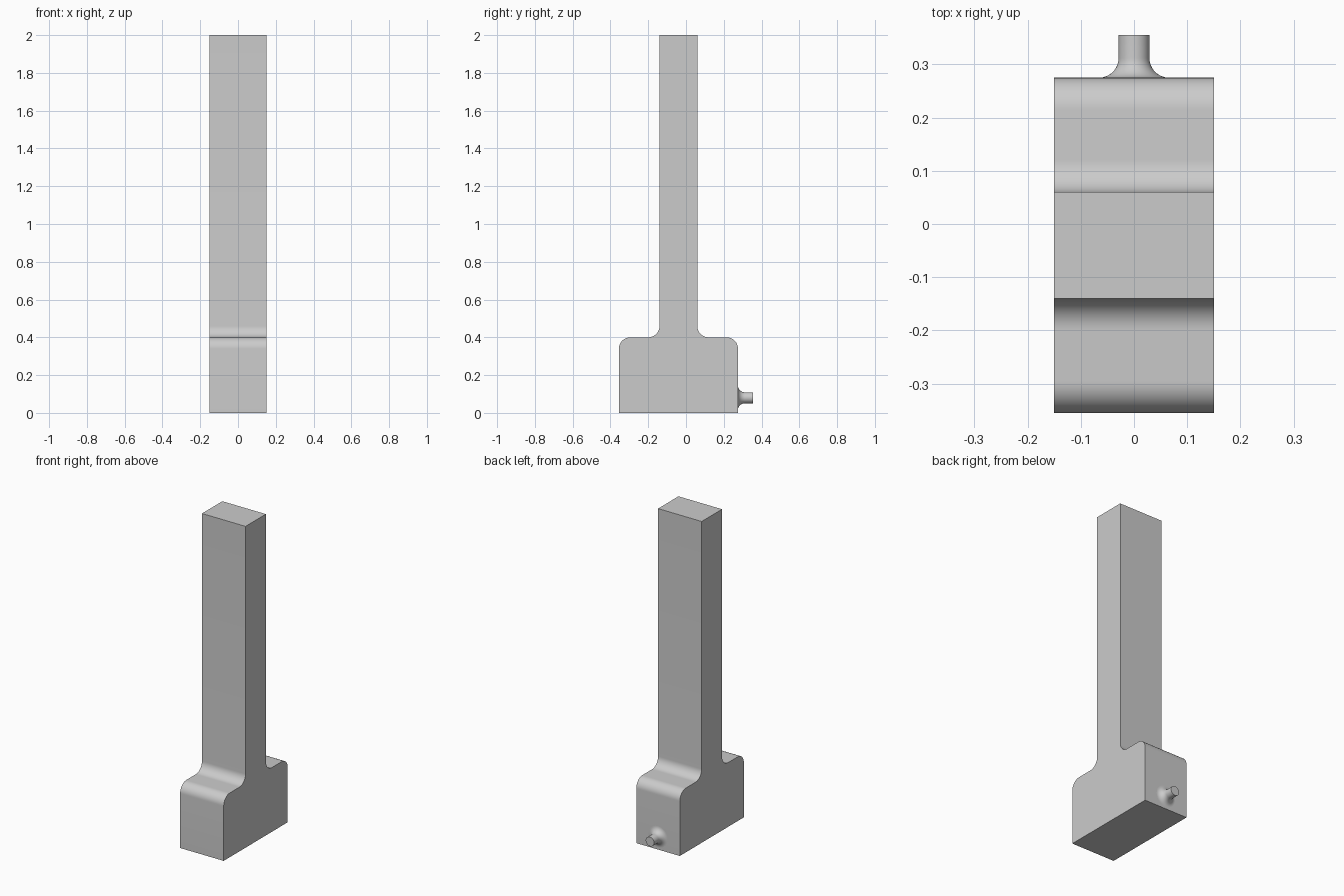
import bpy, bmesh
from math import sin, cos, pi, radians

if "Cube" in bpy.data.objects:
    bpy.data.objects.remove(bpy.data.objects["Cube"])

HALF_W = 0.15
R = 0.06          # fillet radius of the body
STEPS = 12


def arc(cy, cz, r, a0, a1, n=STEPS):
    return [(cy + r * cos(radians(a0 + (a1 - a0) * i / n)),
             cz + r * sin(radians(a0 + (a1 - a0) * i / n))) for i in range(n + 1)]


def finish(bm, name):
    bmesh.ops.recalc_face_normals(bm, faces=bm.faces)
    mesh = bpy.data.meshes.new(name)
    bm.to_mesh(mesh)
    bm.free()
    obj = bpy.data.objects.new(name, mesh)
    bpy.context.collection.objects.link(obj)
    bpy.ops.object.select_all(action='DESELECT')
    obj.select_set(True)
    bpy.context.view_layer.objects.active = obj
    bpy.ops.object.shade_smooth_by_angle(angle=radians(30))
    return obj


# Body: wide foot flowing into a tall column, extruded across x
y0, y1, foot_top = -0.355, 0.275, 0.40
c0, c1, top = -0.14, 0.06, 2.0
profile = [(y0, 0), (y1, 0)]
profile += arc(y1 - R, foot_top - R, R, 0, 90)
profile += arc(c1 + R, foot_top + R, R, 270, 180)
profile += [(c1, top), (c0, top)]
profile += arc(c0 - R, foot_top + R, R, 0, -90)
profile += arc(y0 + R, foot_top - R, R, 90, 180)
bm = bmesh.new()
face = bm.faces.new([bm.verts.new((-HALF_W, y, z)) for y, z in profile])
ext = bmesh.ops.extrude_face_region(bm, geom=[face])
bmesh.ops.translate(bm, vec=(2 * HALF_W, 0, 0),
                    verts=[v for v in ext['geom'] if isinstance(v, bmesh.types.BMVert)])
finish(bm, "body")

# Peg: short round pin with a flared root on the back face
PEG_R, FLARE, PEG_Z, SIDES = 0.029, 0.037, 0.08, 40
rings = [(r, y) for r, y in arc(PEG_R + FLARE, y1 + FLARE, FLARE, 270, 180)]
rings.append((PEG_R, 0.355))
bm = bmesh.new()
loops = [[bm.verts.new((r * cos(2 * pi * i / SIDES), y, PEG_Z + r * sin(2 * pi * i / SIDES)))
          for i in range(SIDES)] for r, y in rings]
for a, b in zip(loops, loops[1:]):
    for i in range(SIDES):
        j = (i + 1) % SIDES
        bm.faces.new((a[i], a[j], b[j], b[i]))
bm.faces.new(loops[0])
bm.faces.new(loops[-1])
finish(bm, "peg")
